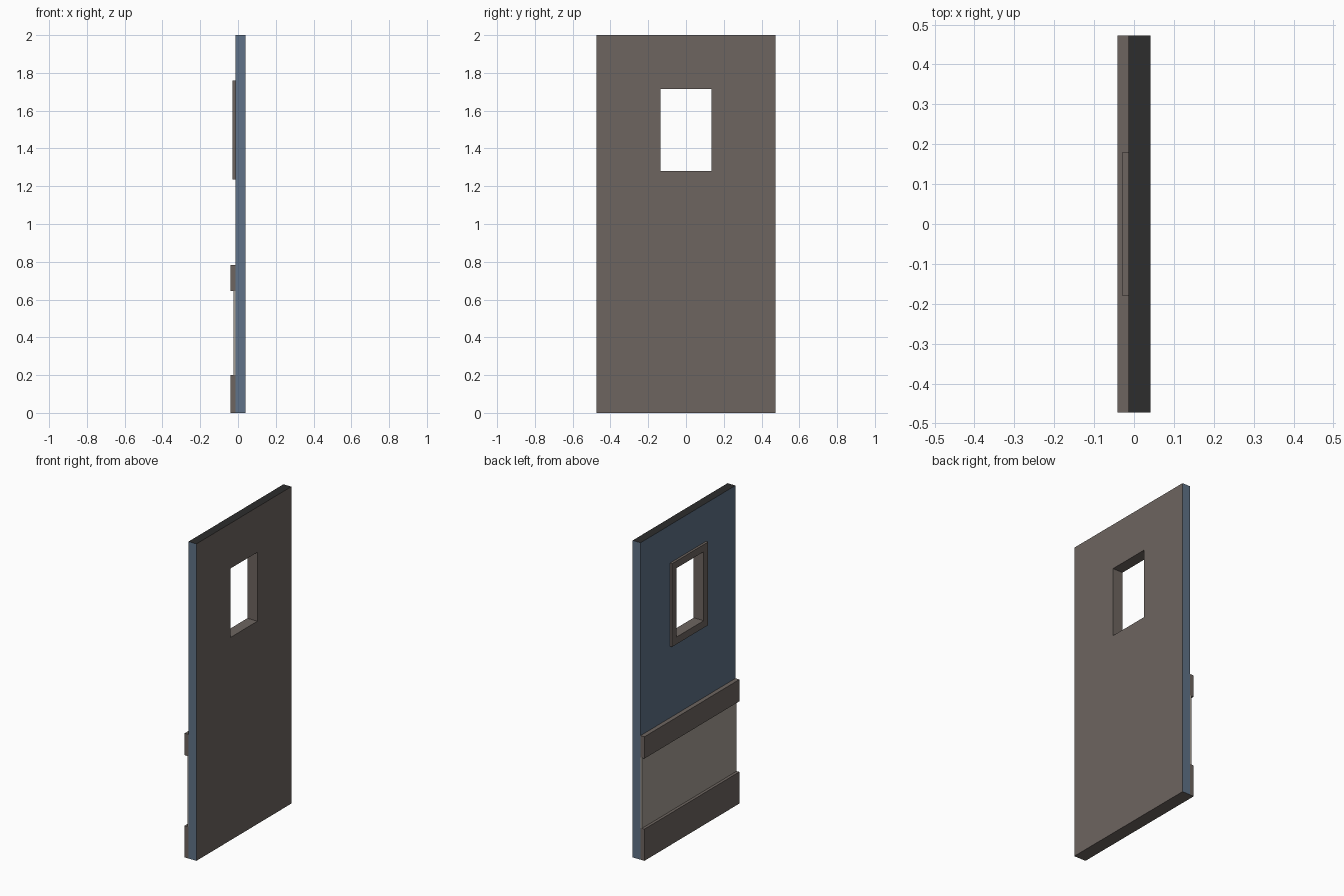
import bpy, bmesh

if "Cube" in bpy.data.objects:
    bpy.data.objects.remove(bpy.data.objects["Cube"])


def material(name, rgb):
    m = bpy.data.materials.new(name)
    m.diffuse_color = (*rgb, 1)
    m.use_nodes = True
    m.node_tree.nodes["Principled BSDF"].inputs["Base Color"].default_value = m.diffuse_color
    return m


BROWN = material("warm brown grey", (0.155, 0.130, 0.117))
BLUE = material("slate blue", (0.115, 0.171, 0.246))
DARK = material("dark grey", (0.026, 0.026, 0.026))
PALE = material("pale grey", (0.39, 0.35, 0.305))

HALF_W = 0.473
BACK, FACE = 0.041, -0.014           # the two sides of the door leaf
HOLE = (0.135, 1.28, 1.715)          # window half width, bottom, top


def finish(name, bm, mats):
    bmesh.ops.recalc_face_normals(bm, faces=bm.faces)
    mesh = bpy.data.meshes.new(name)
    bm.to_mesh(mesh)
    bm.free()
    for m in mats:
        mesh.materials.append(m)
    obj = bpy.data.objects.new(name, mesh)
    bpy.context.collection.objects.link(obj)
    return obj


def box(name, x0, x1, half, z0, z1, mat):
    bm = bmesh.new()
    bmesh.ops.create_cube(bm, size=1)
    for v in bm.verts:
        v.co = ((x0 + x1) / 2 + v.co.x * (x1 - x0), v.co.y * 2 * half,
                (z0 + z1) / 2 + v.co.z * (z1 - z0))
    return finish(name, bm, [mat])


def ring(name, x0, x1, outer, inner, mats):
    """Rectangular slab with a rectangular opening through it."""
    bm = bmesh.new()

    def loop(x, rect):
        h, z0, z1 = rect
        return [bm.verts.new((x, y, z)) for y, z in
                ((-h, z0), (h, z0), (h, z1), (-h, z1))]

    loops = [loop(x0, outer), loop(x1, outer), loop(x1, inner), loop(x0, inner)]
    for k in range(4):
        a, b = loops[k], loops[(k + 1) % 4]
        for i in range(4):
            j = (i + 1) % 4
            bm.faces.new((a[i], a[j], b[j], b[i]))
    return finish(name, bm, mats)


# Door leaf: brown back, base and window reveal, blue face and edges, dark top
leaf = ring("door_leaf", FACE, BACK, (HALF_W, 0, 2), HOLE, [BROWN, BLUE, DARK])
for p in leaf.data.polygons:
    n, c = p.normal, p.center
    if n.z > 0.5 and c.z > 1.99:
        p.material_index = 2
    elif n.x < -0.5 or (abs(n.y) > 0.5 and abs(c.y) > 0.4):
        p.material_index = 1

# Raised window surround
ring("window_frame", -0.029, FACE, (0.18, 1.235, 1.76), HOLE, [BROWN])

# Horizontal rails with a thin kick panel between them
box("bottom_rail", -0.041, FACE, HALF_W, 0, 0.20, BROWN)
box("middle_rail", -0.041, FACE, HALF_W, 0.645, 0.783, BROWN)
box("kick_panel", -0.023, FACE, HALF_W, 0.20, 0.645, PALE)
